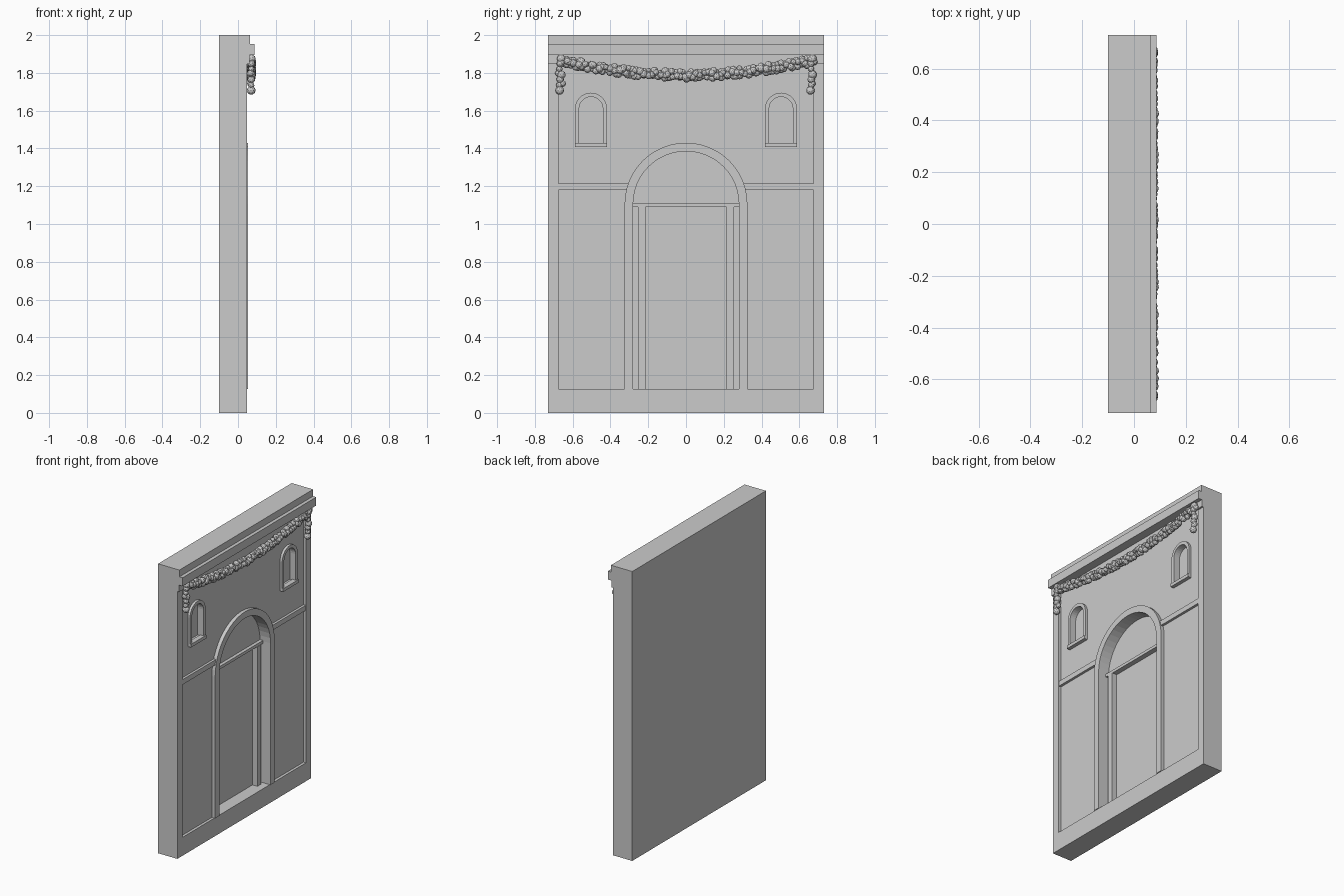
import bpy, bmesh, math, random
from mathutils import Vector, Matrix

if "Cube" in bpy.data.objects:
    bpy.data.objects.remove(bpy.data.objects["Cube"])

random.seed(4)


def make_object(name, bm):
    mesh = bpy.data.meshes.new(name)
    bm.to_mesh(mesh)
    bm.free()
    obj = bpy.data.objects.new(name, mesh)
    bpy.context.collection.objects.link(obj)
    return obj


def prism(name, pts, x0, x1):
    """Extrude a (y, z) outline along x."""
    bm = bmesh.new()
    face = bm.faces.new([bm.verts.new((x0, y, z)) for y, z in pts])
    ext = bmesh.ops.extrude_face_region(bm, geom=[face])
    verts = [g for g in ext["geom"] if isinstance(g, bmesh.types.BMVert)]
    bmesh.ops.translate(bm, verts=verts, vec=(x1 - x0, 0, 0))
    bmesh.ops.recalc_face_normals(bm, faces=bm.faces)
    return make_object(name, bm)


def block(name, y0, y1, z0, z1, x0, x1):
    return prism(name, [(y0, z0), (y1, z0), (y1, z1), (y0, z1)], x0, x1)


def arch(cy, r, z0, spring, n=24):
    """Round-headed outline from left foot over the top to right foot."""
    head = [(cy - r * math.cos(math.pi * i / n), spring + r * math.sin(math.pi * i / n))
            for i in range(n + 1)]
    return [(cy - r, z0)] + head + [(cy + r, z0)]


def arch_band(name, cy, r_out, r_in, z0, spring, x0, x1, n=24):
    pts = arch(cy, r_out, z0, spring, n) + arch(cy, r_in, z0, spring, n)[::-1]
    return prism(name, pts, x0, x1)


def cut(obj, cutter):
    mod = obj.modifiers.new("cut", "BOOLEAN")
    mod.operation = "DIFFERENCE"
    mod.solver = "EXACT"
    mod.object = cutter
    bpy.context.view_layer.objects.active = obj
    bpy.ops.object.modifier_apply(modifier=mod.name)
    bpy.data.objects.remove(cutter)


WALL = 0.028   # recessed wall plane
TRIM = 0.053   # front of mouldings

# Wall slab with sunk panel, doorway and window recesses
wall = block("wall", -0.73, 0.73, 0, 2, -0.1, 0.047)
cut(wall, block("panel_cutter", -0.675, 0.675, 0.127, 1.895, WALL, 0.2))
cut(wall, prism("door_cutter", arch(0, 0.28, 0.127, 1.105), -0.04, 0.2))
for s in (-1, 1):
    cut(wall, prism("window_cutter", arch(s * 0.503, 0.063, 1.425, 1.61, 14), 0.0, 0.2))

# Cornice
block("cornice_top", -0.73, 0.73, 1.953, 2.0, 0.0, 0.063)
block("cornice_ledge", -0.73, 0.73, 1.895, 1.953, 0.0, 0.087)

# Door surround, tympanum and lintel
arch_band("door_archivolt", 0, 0.325, 0.28, 0.127, 1.105, WALL - 0.01, TRIM)
prism("tympanum", arch(0, 0.28, 1.105, 1.105)[1:-1], -0.05, -0.028)
block("door_lintel", -0.28, 0.28, 1.09, 1.11, -0.05, -0.005)

# Mirrored trim
for s, side in ((-1, "left"), (1, "right")):
    def sided(name, a, b, z0, z1, x0, x1):
        block(name + "_" + side, s * a, s * b, z0, z1, x0, x1)
    sided("pilaster_capital", 0.675, 0.73, 1.848, 1.895, 0.0, 0.06)
    sided("door_jamb", 0.215, 0.255, 0.127, 1.09, -0.05, -0.003)
    # Impost moulding, ending against the arch curve
    ends = [(s * math.sqrt(0.32 ** 2 - (z - 1.105) ** 2), z) for z in (1.18, 1.215)]
    prism("impost_" + side, [(s * 0.675, 1.18), ends[0], ends[1], (s * 0.675, 1.215)],
          WALL - 0.01, 0.045)
    # Window frame and sill
    arch_band("window_frame_" + side, s * 0.503, 0.085, 0.063, 1.425, 1.61,
              WALL - 0.01, 0.045, 14)
    sided("window_sill", 0.418, 0.588, 1.408, 1.43, WALL - 0.01, TRIM)


# Garland of faceted blossoms: a sagging swag plus a tail at each end
def blossom(bm, centre, r):
    rot = Matrix.Rotation(random.uniform(0, 6.28), 4,
                          Vector([random.uniform(-1, 1) for _ in range(3)]).normalized())
    bmesh.ops.create_icosphere(bm, subdivisions=2, radius=r,
                               matrix=Matrix.Translation(centre) @ rot)


bm = bmesh.new()
COUNT = 62
for i in range(COUNT):
    y = -0.655 + 1.31 * i / (COUNT - 1)
    z = 1.788 + 0.075 * (abs(y) / 0.655) ** 1.9
    for k in range(3):
        a = math.tau * (k / 3) + random.uniform(-0.7, 0.7)
        r = random.uniform(0.015, 0.021)
        blossom(bm, (0.066 + 0.01 * math.cos(a), y + random.uniform(-0.008, 0.008),
                     z + 0.019 * math.sin(a)), r)
make_object("garland_swag", bm)

bm = bmesh.new()
for s in (-1, 1):
    for i, z in enumerate((1.875, 1.85, 1.82, 1.79, 1.765, 1.735, 1.707)):
        blossom(bm, (0.07, s * (0.665 + random.uniform(-0.008, 0.008)), z),
                (0.023, 0.02, 0.017)[i % 3])
        if i % 2:
            blossom(bm, (0.066, s * (0.665 + random.uniform(-0.015, 0.015)), z + 0.008), 0.018)
make_object("garland_tails", bm)
